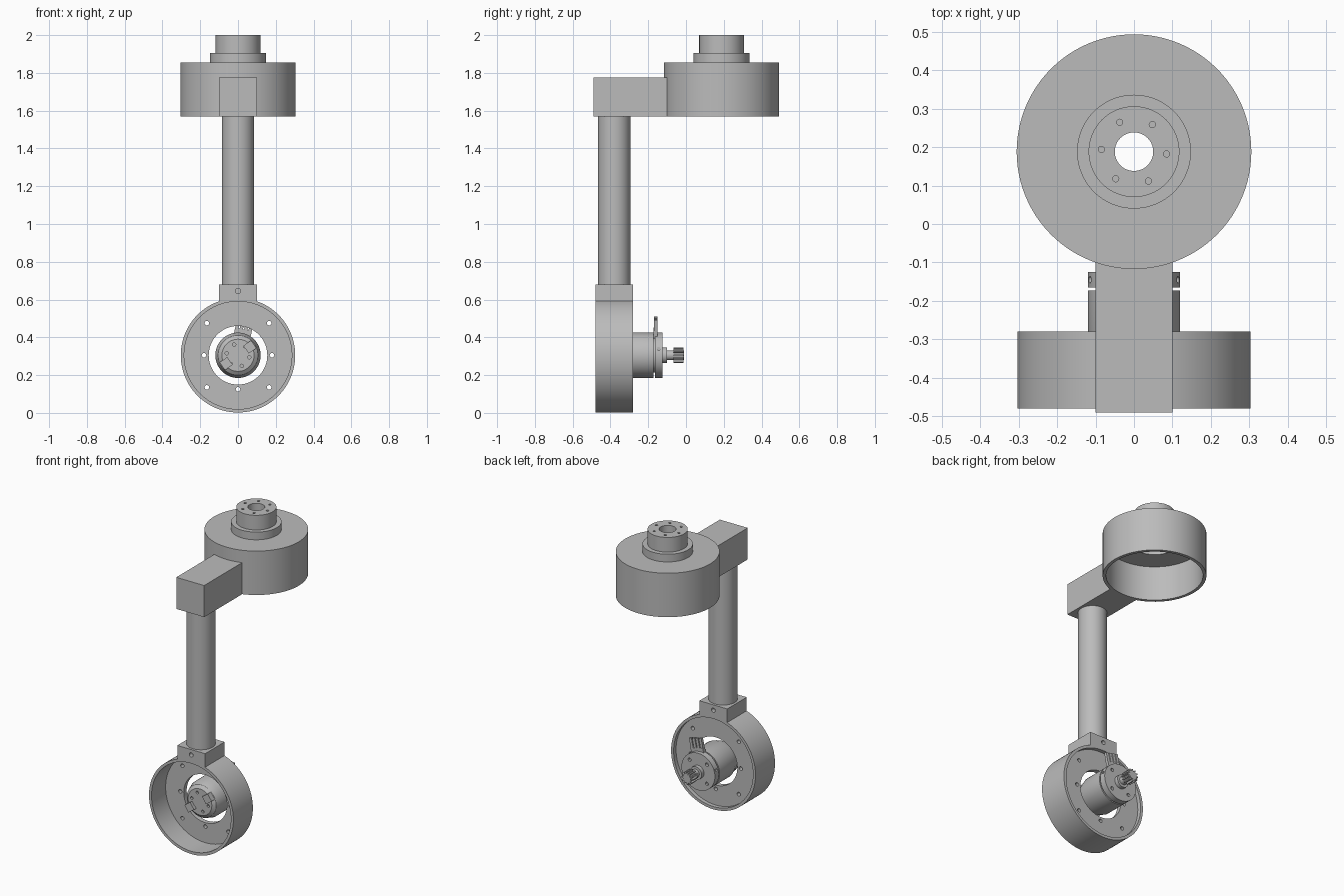
import bpy, bmesh, math
from mathutils import Matrix, Vector

old = bpy.data.objects.get("Cube")
if old:
    bpy.data.objects.remove(old, do_unlink=True)

grey = bpy.data.materials.new("machined grey")
grey.use_nodes = True
GREY = (0.5, 0.5, 0.5, 1)
grey.diffuse_color = GREY
grey.node_tree.nodes["Principled BSDF"].inputs["Base Color"].default_value = GREY

AXIS_Z = 0.305      # height of the wheel and motor axis
DRUM_Y = 0.188      # depth position of the upper drum axis
TO_Y = Matrix.Rotation(-math.pi / 2, 4, 'X')   # turns a z axis into a y axis
WHEEL = Matrix.Translation((0, 0, AXIS_Z)) @ TO_Y
DRUM = Matrix.Translation((0, DRUM_Y, 0))


def finish(name, bm, matrix=Matrix(), smooth=True):
    bmesh.ops.transform(bm, matrix=matrix, verts=bm.verts)
    bmesh.ops.remove_doubles(bm, verts=bm.verts, dist=1e-5)
    bmesh.ops.recalc_face_normals(bm, faces=bm.faces)
    mesh = bpy.data.meshes.new(name)
    bm.to_mesh(mesh)
    bm.free()
    mesh.materials.append(grey)
    obj = bpy.data.objects.new(name, mesh)
    bpy.context.collection.objects.link(obj)
    if smooth:
        shade(obj)
    return obj


def shade(obj):
    bpy.ops.object.select_all(action='DESELECT')
    obj.select_set(True)
    bpy.context.view_layer.objects.active = obj
    bpy.ops.object.shade_smooth_by_angle(angle=math.radians(30))


def lathe(name, profile, matrix, closed=False, sides=96):
    """Spin (radius, height) points about z."""
    bm = bmesh.new()
    verts = [bm.verts.new((r, 0, h)) for r, h in profile]
    pairs = list(zip(verts, verts[1:]))
    if closed:
        pairs.append((verts[-1], verts[0]))
    edges = [bm.edges.new(p) for p in pairs]
    bmesh.ops.spin(bm, geom=verts + edges, cent=(0, 0, 0), axis=(0, 0, 1),
                   angle=2 * math.pi, steps=sides, use_merge=True)
    return finish(name, bm, matrix)


def box(name, low, high, matrix=Matrix()):
    low, high = Vector(low), Vector(high)
    bm = bmesh.new()
    bmesh.ops.create_cube(bm, size=1)
    bmesh.ops.scale(bm, vec=high - low, verts=bm.verts)
    bmesh.ops.translate(bm, vec=(low + high) / 2, verts=bm.verts)
    return finish(name, bm, matrix, smooth=False)


def drill(target, spots, radius, start, end, matrix):
    """Cut round holes at (x, y) spots between two heights of the local axis."""
    bm = bmesh.new()
    for x, y in spots:
        bmesh.ops.create_cone(bm, cap_ends=True, segments=20, radius1=radius,
                              radius2=radius, depth=end - start,
                              matrix=Matrix.Translation((x, y, (start + end) / 2)))
    cutter = finish("hole_cutter", bm, matrix, smooth=False)
    cutter.hide_render = True
    mod = target.modifiers.new("holes", 'BOOLEAN')
    mod.operation, mod.solver, mod.object = 'DIFFERENCE', 'EXACT', cutter
    bpy.ops.object.select_all(action='DESELECT')
    bpy.context.view_layer.objects.active = target
    target.select_set(True)
    bpy.ops.object.modifier_apply(modifier=mod.name)
    bpy.data.objects.remove(cutter, do_unlink=True)
    shade(target)


def around(radius, count, offset=0):
    return [(radius * math.cos(math.radians(offset) + i * math.tau / count),
             radius * math.sin(math.radians(offset) + i * math.tau / count))
            for i in range(count)]


# Upper drum: open below, with a bored hub on top
drum = lathe("upper_drum", [
    (0.305, 1.57), (0.305, 1.855), (0.148, 1.855), (0.148, 1.905), (0.118, 1.905),
    (0.118, 2.0), (0.05, 2.0), (0.05, 1.84), (0.14, 1.84), (0.14, 1.795),
    (0.285, 1.795), (0.285, 1.57)], DRUM, closed=True)
drill(drum, around(0.085, 6, -4), 0.008, 1.97, 2.05, DRUM)

# Arm and column
box("upper_arm", (-0.1, -0.49, 1.57), (0.1, -0.1, 1.775))
lathe("column", [(0, 0.66), (0.085, 0.66), (0.085, 1.58), (0, 1.58)],
      Matrix.Translation((0, -0.38, 0)))
clamp = box("column_clamp", (-0.1, -0.48, 0.592), (0.1, -0.28, 0.68))
for y in (-0.48, -0.28):
    drill(clamp, [(0, AXIS_Z - 0.645)], 0.014, y - 0.03, y + 0.03, WHEEL)

# Lower ring: deep cup at the front, shallow recess at the back
ring = lathe("lower_ring", [
    (0.303, -0.48), (0.303, -0.28), (0.285, -0.28), (0.285, -0.305), (0.155, -0.305),
    (0.155, -0.335), (0.285, -0.335), (0.285, -0.48)], WHEEL, closed=True)
spots = [(sx * x, y) for sx in (-1, 1) for x, y in ((0.165, 0.17), (0.18, 0), (0.165, -0.17))]
drill(ring, spots + [(0, 0.18)], 0.012, -0.36, -0.29, WHEEL)

# Motor body with a tapered front, a groove and an end cap
motor = lathe("motor_body", [
    (0, -0.39), (0.085, -0.39), (0.105, -0.375), (0.12, -0.33), (0.12, -0.173),
    (0.09, -0.173), (0.09, -0.165), (0.12, -0.165), (0.12, -0.125), (0, -0.125)], WHEEL)
drill(motor, around(0.06, 6, 10), 0.009, -0.41, -0.375, WHEEL)
drill(motor, around(0.088, 4, 45), 0.011, -0.14, -0.11, WHEEL)
for sx in (-1, 1):
    drill(motor, [(0, 0)], 0.009, 0.108, 0.13,
          Matrix.Translation((0, -0.145, AXIS_Z + 0.035)) @ Matrix.Rotation(sx * math.pi / 2, 4, 'Y'))

# Square lugs on the motor front
for i, side in enumerate(("left", "right")):
    turn = Matrix.Translation((0, 0, AXIS_Z)) @ Matrix.Rotation(math.radians(-35) + i * math.pi, 4, 'Y')
    box("motor_lug_" + side, (0.052, -0.41, -0.025), (0.102, -0.36, 0.025), turn)

# Output shaft and toothed pinion
lathe("output_shaft", [(0, -0.13), (0.042, -0.13), (0.042, -0.1), (0.026, -0.1),
                       (0.026, -0.01), (0, -0.01)], WHEEL, sides=32)
bm = bmesh.new()
outline = []
TEETH = 12
for i in range(TEETH):
    for part, r in ((-0.3, 0.03), (-0.16, 0.042), (0.16, 0.042), (0.3, 0.03)):
        a = (i + part) * math.tau / TEETH
        outline.append(bm.verts.new((r * math.cos(a), r * math.sin(a), -0.065)))
face = bm.faces.new(outline)
top = bmesh.ops.extrude_face_region(bm, geom=[face])
bmesh.ops.translate(bm, vec=(0, 0, 0.053),
                    verts=[v for v in top["geom"] if isinstance(v, bmesh.types.BMVert)])
finish("pinion", bm, WHEEL, smooth=False)

# Row of terminals leaning out above the motor
lean = Matrix.Translation((0, 0, AXIS_Z)) @ Matrix.Rotation(math.radians(12), 4, 'Y')
box("terminal_base", (-0.045, -0.172, 0.1), (0.045, -0.15, 0.14), lean)
for i in range(4):
    x = -0.036 + i * 0.024
    box(f"terminal_{i + 1}", (x - 0.009, -0.17, 0.13), (x + 0.009, -0.152, 0.2), lean)
